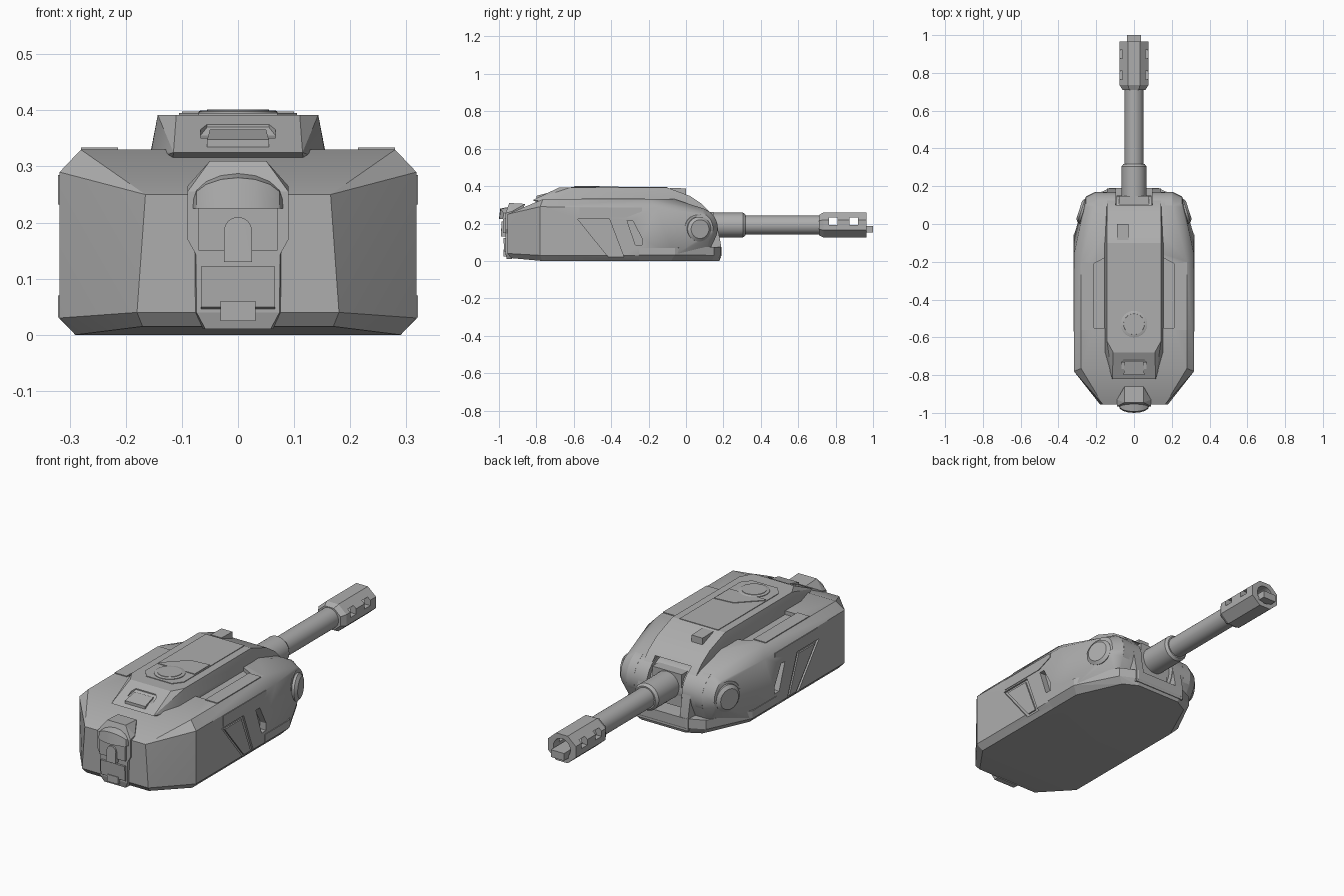
import bpy, bmesh, math
from mathutils import Vector, Matrix

if "Cube" in bpy.data.objects:
    bpy.data.objects.remove(bpy.data.objects["Cube"])

grey = bpy.data.materials.new("armour_grey")
grey.diffuse_color = (0.42, 0.42, 0.42, 1)
grey.use_nodes = True
grey.node_tree.nodes["Principled BSDF"].inputs["Base Color"].default_value = grey.diffuse_color


def finish(name, bm, smooth=None):
    bmesh.ops.recalc_face_normals(bm, faces=bm.faces)
    me = bpy.data.meshes.new(name)
    bm.to_mesh(me)
    bm.free()
    me.materials.append(grey)
    ob = bpy.data.objects.new(name, me)
    bpy.context.collection.objects.link(ob)
    if smooth:
        bpy.ops.object.select_all(action='DESELECT')
        ob.select_set(True)
        bpy.context.view_layer.objects.active = ob
        bpy.ops.object.shade_smooth_by_angle(angle=math.radians(smooth))
    return ob


def solid(name, pts, sym=False, twin=False, smooth=None):
    """Convex solid; sym adds x-mirrored points, twin adds a mirrored copy."""
    bm = bmesh.new()
    sets = [list(pts) + ([(-x, y, z) for x, y, z in pts] if sym else [])]
    if twin:
        sets.append([(-x, y, z) for x, y, z in pts])
    for s in sets:
        vs = [bm.verts.new(p) for p in s]
        r = bmesh.ops.convex_hull(bm, input=vs)
        junk = [g for g in set(r['geom_interior']) | set(r['geom_unused'])
                if isinstance(g, bmesh.types.BMVert)]
        bmesh.ops.delete(bm, geom=junk, context='VERTS')
    bmesh.ops.dissolve_limit(bm, angle_limit=0.01, verts=bm.verts, edges=bm.edges)
    return finish(name, bm, smooth)


def box(x0, x1, y0, y1, z0, z1):
    return [(x, y, z) for x in (x0, x1) for y in (y0, y1) for z in (z0, z1)]


def slab(x0, x1, yz):
    return [(x, y, z) for x in (x0, x1) for y, z in yz]


def ring_points(profile, centre, axis, n=32, sx=1.0, sz=1.0, phase=0.0):
    """Points of (distance, radius) rings along an axis."""
    q = Vector(axis).to_track_quat('Z', 'Y').to_matrix()
    out = []
    for d, r in profile:
        for i in range(n):
            a = 2 * math.pi * (i + phase) / n
            p = q @ Vector((r * math.cos(a), r * math.sin(a), d))
            out.append((centre[0] + p.x * sx, centre[1] + p.y, centre[2] + p.z * sz))
    return out


def cut(ob, *cutters):
    for c in cutters:
        c.hide_render = True
        m = ob.modifiers.new("cut", 'BOOLEAN')
        m.operation, m.solver, m.object = 'DIFFERENCE', 'EXACT', c
    dg = bpy.context.evaluated_depsgraph_get()
    dg.update()
    me = bpy.data.meshes.new_from_object(ob.evaluated_get(dg))
    ob.modifiers.clear()
    ob.data = me
    for c in cutters:
        bpy.data.objects.remove(c)


def arc(x, r, a0, a1, n=8, cy=0.06, cz=0.175):
    return [(x, cy + r * math.cos(math.radians(a0 + (a1 - a0) * i / n)),
             cz + r * math.sin(math.radians(a0 + (a1 - a0) * i / n))) for i in range(n + 1)]


# Main hull with rounded front cheeks
hull_pts = [(.29, -.77, 0), (.17, -.935, .015), (.29, -.08, 0), (.19, .1, 0),
            (.318, -.78, .03), (.18, -.955, .04), (.318, -.06, .03), (.21, .12, .05),
            (.318, -.78, .29), (.28, -.765, .33), (.165, -.955, .25),
            (.318, -.16, .285), (.28, -.2, .33), (.16, -.06, .33)]
hull_pts += arc(.205, .11, 90, -60) + arc(.255, .085, 90, -60)
hull = solid("hull", hull_pts, sym=True, smooth=25)
side_panel = [(-.58, .225), (-.41, .225), (-.33, .015), (-.41, .015)]
side_slot = [(-.315, .215), (-.285, .215), (-.235, .12), (-.235, .085), (-.27, .085)]
cut(hull,
    solid("gun_slot_cut", box(-.095, .095, .03, .4, .05, .29)),
    solid("side_panel_cut", slab(.309, .4, side_panel), twin=True),
    solid("side_slot_cut", slab(.285, .4, side_slot), twin=True),
    solid("top_recess_cut", [(x, y, z) for z in (.312, .4) for x, y in
                             ((.1, -.55), (.212, -.55), (.212, -.21), (.1, -.15))], twin=True))

# Panels lying in and over the sides
solid("side_panel", slab(.3, .316, [(-.555, .212), (-.425, .212), (-.352, .03), (-.405, .03)]), twin=True)
solid("side_upper_strip", slab(.31, .321, [(-.57, .285), (-.57, .232), (-.32, .232), (-.235, .265), (-.235, .285)]), twin=True)
solid("shoulder_plate", [(x, y, z) for x, z in ((.214, .325), (.214, .334), (.28, .334), (.28, .32))
                         for y in (-.56, -.22)], twin=True)

# Lower front skirt
solid("front_skirt", [(.29, -.25, 0), (.29, -.08, 0), (.19, .14, 0), (.12, .178, 0),
                      (.321, -.25, .032), (.321, -.06, .032), (.215, .15, .03), (.13, .19, .03),
                      (.321, -.25, .07), (.321, -.06, .07), (.215, .15, .075), (.13, .19, .075)], sym=True)

# Raised upper deck with front rails that run down beside the gun
deck_front = [(-.1, .392), (.02, .348), (.085, .305), (.13, .258), (.165, .2), (.188, .08), (.188, .015)]
deck_pts = [(.143, y, z) for y, z in deck_front]
deck_pts += [(.155, -.1, .33), (.15, .0, .3), (.143, -.1, .02)]
deck_pts += [(.143, -.62, .392), (.11, -.68, .392), (.155, -.68, .325), (.115, -.82, .325), (.155, -.68, .31)]
deck = solid("upper_deck", deck_pts, sym=True, smooth=20)
cut(deck,
    solid("gun_slot_cut", [(x, y, z) for x in (-.098, .098) for y, z in
                           ((-.03, .04), (-.03, .29), (.085, .29), (.4, .29), (.4, .04))]),
    solid("rear_recess_cut", [(x, y, z) for x, y, z in
                              ((.055, -.715, .37), (.067, -.735, .355), (.067, -.9, .332),
                               (.055, -.715, .5), (.067, -.735, .5), (.067, -.9, .5))], sym=True))

# Deck top plate, its small stepped plate, hatch and sight block
solid("deck_plate", [(x, y, z) for z in (.385, .395) for x, y in
                     ((.105, -.1), (.105, -.57), (.07, -.615))], sym=True)
solid("deck_step", [(x, y, z) for z in (.39, .398) for x, y in
                    ((-.1, -.48), (-.1, -.47), (-.015, -.42), (.0, -.37), (.1, -.36), (.1, -.48))])
solid("hatch_ring", ring_points([(.39, .07), (.398, .07), (.4, .066)], (0, -.53, 0), (0, 0, 1)), smooth=30)
solid("hatch", ring_points([(.39, .058), (.402, .055)], (0, -.53, 0), (0, 0, 1)), smooth=30)
solid("sight_block", [(x, y, z) for x in (-.09, -.03) for y, z in
                      ((-.085, .37), (-.085, .39), (.0, .388), (.0, .345))])
solid("rear_vent_plate", [(x, y, z) for x, y, z in
                          ((.05, -.73, .355), (.05, -.73, .366), (.055, -.8, .33), (.055, -.8, .348))], sym=True)

# Pivot discs on the cheeks and the ridges behind them
for side, s in (("right", 1), ("left", -1)):
    axis = (s * .95, .31, 0)
    c = (s * .25, .062, .17)
    solid(side + "_pivot_ring", ring_points([(-.06, .085), (.01, .085), (.018, .078)], c, axis), smooth=30)
    solid(side + "_pivot_cap", ring_points([(0, .066), (.03, .066), (.042, .05)], c, axis), smooth=30)
    solid(side + "_cheek_ridge", ring_points([(-.02, .11), (.02, .11)], (s * .185, .06, .175), (1, 0, 0)), smooth=30)

# Gun cradle, collar and barrel
Y = (0, 1, 0)
GZ = .192
solid("gun_cradle", ring_points([(-.092, .1), (.092, .1)], (0, .05, .175), (1, 0, 0)), smooth=30)
solid("cradle_block", box(-.08, .08, .03, .148, .1, .262))
solid("gun_collar", ring_points([(.08, .066), (.305, .066), (.318, .056)], (0, 0, GZ), Y), smooth=30)
solid("barrel", ring_points([(.3, .05), (.74, .05)], (0, 0, GZ), Y), smooth=30)

# Vented muzzle brake, hollow, with a tongue in the bore
muzzle = solid("muzzle_brake", ring_points([(.71, .058), (.735, .072), (.965, .072)], (0, 0, GZ),
                                           Y, n=8, sx=1.14, sz=1.0, phase=.5))
cut(muzzle,
    solid("bore_cut", ring_points([(.75, .046), (1.1, .046)], (0, 0, GZ), Y)),
    solid("vent_cut_a", box(-.2, .2, .765, .81, .193, .232)),
    solid("vent_cut_b", box(-.2, .2, .875, .92, .193, .232)))
solid("muzzle_tongue", box(-.036, .036, .745, 1.0, .152, .188))

# Rear equipment housing
solid("rear_housing_upper", [(.05, -.86, .305), (.05, -.945, .31), (.09, -.93, .265), (.09, -.965, .255),
                             (.09, -.93, .17), (.09, -.965, .17), (.075, -.93, .143), (.075, -.965, .143)], sym=True)
solid("rear_housing_lower", [(.08, -.94, .15), (.075, -.966, .15), (.078, -.94, .04), (.074, -.966, .04),
                             (.062, -.93, .01), (.058, -.958, .01)], sym=True)
visor = []
for i in range(9):
    a = math.pi * i / 8
    x, h = .08 * math.cos(a), math.sin(a)
    visor += [(x, -.94, .245 + .045 * h), (x, -.963 - .03 * h, .24 + .04 * h),
              (x, -.966 - .034 * h, .225)]
solid("rear_visor", visor, smooth=25)
solid("rear_face", box(-.07, .07, -.978, -.94, .15, .225))
solid("rear_foot_block", [(x, y, z) for x in (-.066, .066) for y, z in
                          ((-.94, .122), (-.976, .122), (-.972, .05), (-.94, .03))])
solid("rear_lower_tab", box(-.031, .031, -.976, -.93, .025, .06))
handle = [(.025, y, .13) for y in (-.95, -.99)]
handle += [(.025 * math.cos(math.pi * i / 8), y, .185 + .025 * math.sin(math.pi * i / 8))
           for i in range(9) for y in (-.95, -.986)]
solid("rear_handle", handle, sym=True, smooth=30)
